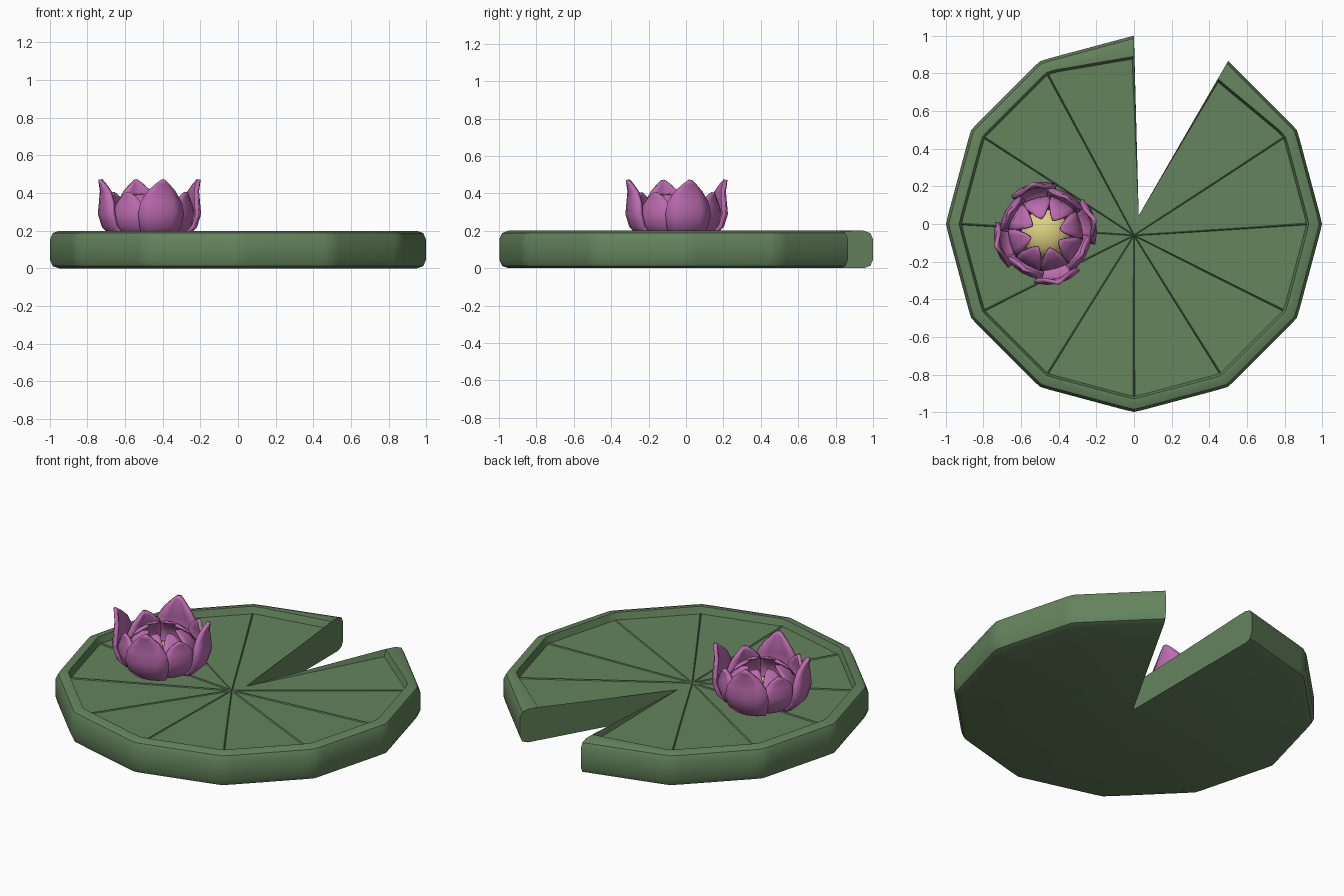
import bpy, bmesh
from math import sin, cos, radians, pi
from mathutils import Vector

if "Cube" in bpy.data.objects:
    bpy.data.objects.remove(bpy.data.objects["Cube"])


def material(name, rgb):
    m = bpy.data.materials.new(name)
    m.diffuse_color = (*rgb, 1)
    m.use_nodes = True
    m.node_tree.nodes["Principled BSDF"].inputs["Base Color"].default_value = m.diffuse_color
    return m


GREEN = material("leaf_green", (0.13, 0.23, 0.11))
PINK = material("petal_pink", (0.50, 0.15, 0.43))
YELLOW = material("pollen_yellow", (0.72, 0.63, 0.22))


def finish(bm, name, mat, angle=40):
    bmesh.ops.recalc_face_normals(bm, faces=bm.faces)
    me = bpy.data.meshes.new(name)
    bm.to_mesh(me)
    bm.free()
    ob = bpy.data.objects.new(name, me)
    bpy.context.collection.objects.link(ob)
    me.materials.append(mat)
    bpy.ops.object.select_all(action='DESELECT')
    ob.select_set(True)
    bpy.context.view_layer.objects.active = ob
    bpy.ops.object.shade_smooth_by_angle(angle=radians(angle))
    return ob


# Pad outline: twelve-sided with softened corners and one wedge missing
corners = [Vector((cos(radians(a)), sin(radians(a)))) for a in range(90, 421, 30)]
outline = [corners[0]]
for i in range(1, len(corners) - 1):
    p, c, n = corners[i - 1:i + 2]
    outline += [c.lerp(p, 0.1), c * 0.998, c.lerp(n, 0.1)]
outline.append(corners[-1])

HUB, TIP = Vector((0, -0.06, 0.145)), Vector((0.025, 0.045, 0.14))
profile = [(0.95, 0), (0.985, 0.012), (1, 0.045), (1, 0.155),
           (0.985, 0.188), (0.95, 0.2), (0.93, 0.2), (0.917, 0.16)]

# Lily pad body
bm = bmesh.new()
cols = []
for i, p in enumerate(outline):
    end = i in (0, len(outline) - 1)
    col = []
    for k, (s, z) in enumerate(profile):
        if end:
            s = {6: 0.89, 7: 0.875}.get(k, s)
        q = p * s
        if end and k == 7:
            q += Vector((-0.01, 0)) if i == 0 else Vector((0.009, -0.005))
        col.append(bm.verts.new((q.x, q.y, z)))
    cols.append(col)
hub, tip = bm.verts.new(HUB), bm.verts.new(TIP)
base = bm.verts.new((0, -0.01, 0))
for a, b in zip(cols, cols[1:]):
    for k in range(len(profile) - 1):
        bm.faces.new((a[k], b[k], b[k + 1], a[k + 1]))
    bm.faces.new((a[-1], b[-1], hub))
    bm.faces.new((b[0], a[0], base))
for col in (cols[0], cols[-1]):
    bm.faces.new((col[-1], hub, tip))
    bm.faces.new((col[-2], col[-1], tip))
    bm.faces.new(col[:-1] + [tip, base])
finish(bm, "lily_pad", GREEN, 35)

# Raised veins from the hub to each rim corner
bm = bmesh.new()
for c in corners[1:-1]:
    end = Vector((c.x * 0.915, c.y * 0.915, 0.16))
    side = Vector((-c.y, c.x, 0)) * 0.011
    low, up = Vector((0, 0, -0.008)), Vector((0, 0, 0.006))
    a = [bm.verts.new(HUB + v) for v in (side * 0.6 + low, up, -side * 0.6 + low)]
    b = [bm.verts.new(end + v) for v in (side + low, up, -side + low)]
    for k in range(3):
        bm.faces.new((a[k], a[(k + 1) % 3], b[(k + 1) % 3], b[k]))
    bm.faces.new(a)
    bm.faces.new(b)
finish(bm, "leaf_veins", GREEN, 20)

FX, FY = -0.47, -0.05


# One ring of cupped petals; each row is (radius, height, half width)
def petal_ring(name, count, start, rows, cup, thick):
    bm = bmesh.new()
    for i in range(count):
        a = radians(start) + i * 2 * pi / count
        grid = []
        for r, z, w in rows:
            line = []
            for u in (-1, -0.5, 0, 0.5, 1):
                x, y = r - cup * u * u * w / 0.12, w * u
                line.append(bm.verts.new((FX + x * cos(a) - y * sin(a),
                                          FY + x * sin(a) + y * cos(a), z)))
            grid.append(line)
        for p, q in zip(grid, grid[1:]):
            for k in range(4):
                bm.faces.new((p[k], p[k + 1], q[k + 1], q[k]))
    ob = finish(bm, name, PINK, 50)
    m = ob.modifiers.new("thickness", 'SOLIDIFY')
    m.thickness, m.offset = thick, 0


petal_ring("outer_petals", 4, 15,
           [(0.10, 0.165, 0.05), (0.20, 0.18, 0.085), (0.245, 0.225, 0.11),
            (0.265, 0.29, 0.122), (0.26, 0.35, 0.11), (0.257, 0.41, 0.072),
            (0.265, 0.45, 0.033), (0.27, 0.472, 0.006)], 0.035, 0.022)
petal_ring("middle_petals", 4, 60,
           [(0.10, 0.165, 0.05), (0.18, 0.185, 0.08), (0.22, 0.23, 0.1),
            (0.235, 0.29, 0.105), (0.225, 0.34, 0.08), (0.22, 0.385, 0.036),
            (0.222, 0.405, 0.006)], 0.03, 0.02)
petal_ring("inner_petals", 8, 15,
           [(0.10, 0.17, 0.045), (0.165, 0.2, 0.07), (0.19, 0.25, 0.08),
            (0.178, 0.31, 0.075), (0.145, 0.355, 0.055), (0.105, 0.385, 0.028),
            (0.08, 0.392, 0.005)], 0.015, 0.012)

# Yellow flower heart
bm = bmesh.new()
bmesh.ops.create_uvsphere(bm, u_segments=16, v_segments=8, radius=1)
for v in bm.verts:
    v.co = Vector((FX + v.co.x * 0.13, FY + v.co.y * 0.13, 0.22 + v.co.z * 0.08))
finish(bm, "flower_heart", YELLOW)
